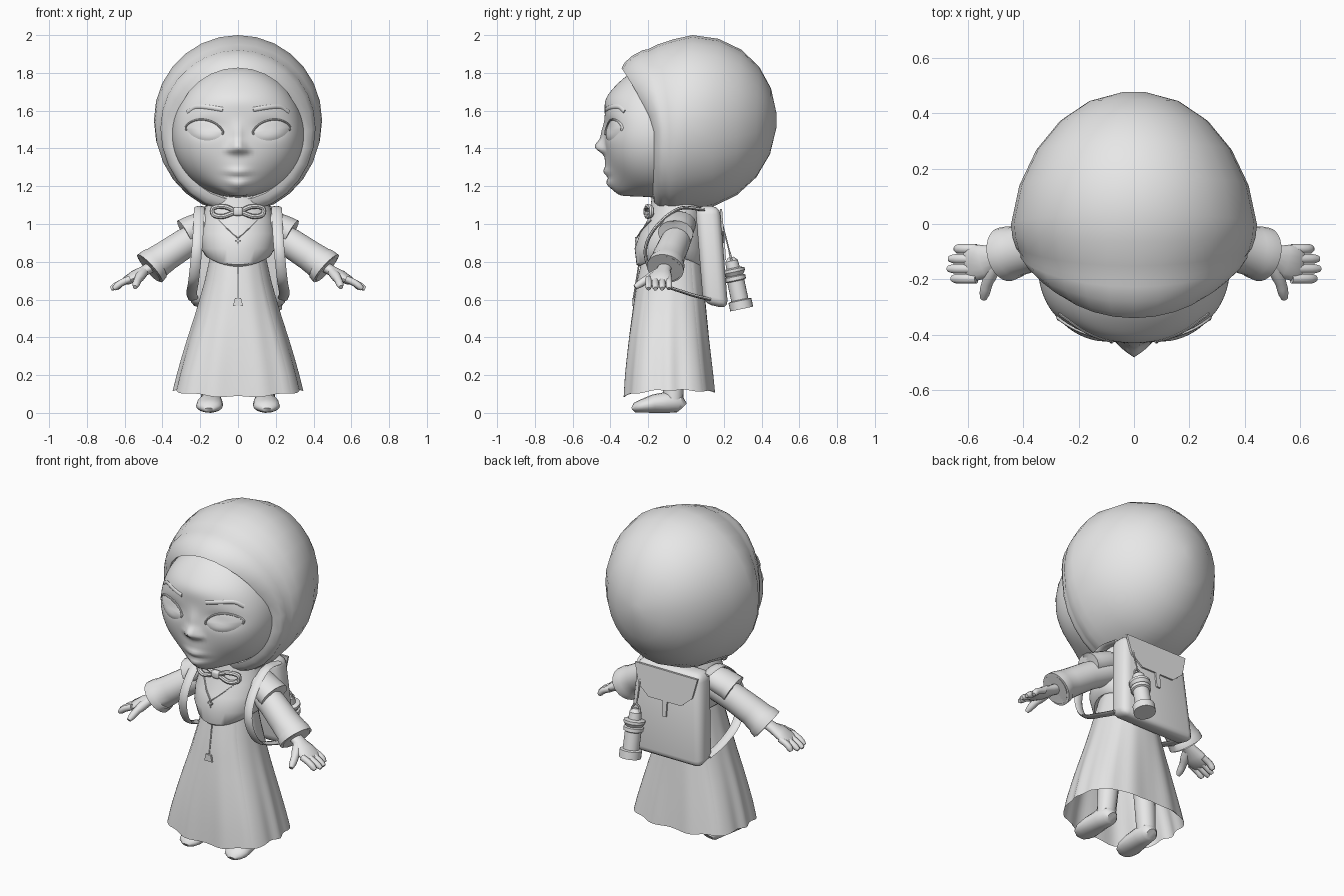
import bpy, bmesh, math
from math import sin, cos, pi, exp, radians
from mathutils import Vector, Matrix

if "Cube" in bpy.data.objects:
    bpy.data.objects.remove(bpy.data.objects["Cube"])

mat = bpy.data.materials.new("plain_grey")
mat.use_nodes = True
mat.diffuse_color = (0.8, 0.8, 0.8, 1)
mat.node_tree.nodes["Principled BSDF"].inputs["Base Color"].default_value = (0.8, 0.8, 0.8, 1)


def finish(name, bm, angle=40):
    bmesh.ops.recalc_face_normals(bm, faces=bm.faces[:])
    mesh = bpy.data.meshes.new(name)
    bm.to_mesh(mesh)
    bm.free()
    mesh.materials.append(mat)
    for p in mesh.polygons:
        p.use_smooth = True
    mesh.set_sharp_from_angle(angle=radians(angle))
    ob = bpy.data.objects.new(name, mesh)
    bpy.context.collection.objects.link(ob)


def loft(name, rows, closed=True, caps=(True, True), angle=40):
    bm = bmesh.new()
    vs = [[bm.verts.new(p) for p in row] for row in rows]
    n = len(rows[0])
    for a, b in zip(vs, vs[1:]):
        for i in range(n if closed else n - 1):
            j = (i + 1) % n
            bm.faces.new((a[i], a[j], b[j], b[i]))
    for cap, row in zip(caps, (vs[0], vs[-1])):
        if cap and closed:
            bm.faces.new(row)
    finish(name, bm, angle)


def spline(pts, sub=6):
    """Smooth path through the points."""
    p = [Vector(q) for q in pts]
    p = [2 * p[0] - p[1]] + p + [2 * p[-1] - p[-2]]
    out = []
    for a, b, c, d in zip(p, p[1:], p[2:], p[3:]):
        for k in range(sub):
            t = k / sub
            out.append(b + (c - a) * t / 2 + (2 * a - 5 * b + 4 * c - d) * t * t / 2
                       + (3 * b - a - 3 * c + d) * t ** 3 / 2)
    return out + [p[-2]]


def tube(name, pts, radii, ref=(0, 0, 1), n=16):
    """Sweep an ellipse along a path; radii is one pair or one pair per point."""
    pts = [Vector(p) for p in pts]
    if not isinstance(radii, list):
        radii = [radii] * len(pts)
    rows = []
    for i, (p, (a, b)) in enumerate(zip(pts, radii)):
        t = (pts[min(i + 1, len(pts) - 1)] - pts[max(i - 1, 0)]).normalized()
        u = Vector(ref)
        u = (u - t * u.dot(t)).normalized()
        v = t.cross(u)
        rows.append([p + u * a * cos(2 * pi * k / n) + v * b * sin(2 * pi * k / n) for k in range(n)])
    loft(name, rows)


def box(name, shape, bevel=0.0):
    """Cube whose corners are placed by the shape function."""
    bm = bmesh.new()
    bmesh.ops.create_cube(bm, size=1)
    for v in bm.verts:
        v.co = shape(v.co)
    if bevel:
        bmesh.ops.bevel(bm, geom=bm.edges[:], offset=bevel, segments=3, profile=0.5, affect='EDGES')
    finish(name, bm)


def block(center, size):
    return lambda c: Vector(center) + c * Vector(size)


def table(rows, z):
    """Interpolate rows of (z, values...) at height z."""
    for a, b in zip(rows, rows[1:]):
        if z <= b[0]:
            t = (z - a[0]) / (b[0] - a[0])
            return [p + (q - p) * t for p, q in zip(a[1:], b[1:])]
    return rows[-1][1:]


# Hood: egg opened at the front, with a full rolled rim
def hood_point(deg, a, k):
    th = radians(deg)
    f, up = max(0, -cos(th)) / 0.616, max(0, sin(a))
    y = cos(th) * (0.48 if cos(th) > 0 else 0.27) - 0.18 * f * up ** 1.3 + 0.035 * up * sin(th) ** 2
    z = 1.55 + (0.45 if sin(a) > 0 else 0.48) * k * sin(th) * sin(a) - 0.06 * f
    return (0.445 * k * sin(th) * cos(a) * (1 - 0.045 * max(0, sin(2 * th))), y, z)


hood_rings = [(d, 1) for d in range(5, 91, 17)] + [(100, 1.005), (109, 1.015), (114, 1.01), (117, 1.035),
              (123, 1.05), (128, 1.03), (130, 0.98), (126, 0.92), (118, 0.85)]
loft("hood", [[hood_point(d, 2 * pi * i / 28, k) for i in range(28)] for d, k in hood_rings],
     caps=(True, False), angle=60)

# Face: rounded form with soft bumps (x, z, width, height, depth)
BUMPS = [(0, 1.408, 0.036, 0.034, -0.047), (0, 1.47, 0.024, 0.06, -0.02), (0, 1.288, 0.055, 0.014, -0.014),
         (0, 1.246, 0.048, 0.015, -0.018), (0, 1.268, 0.06, 0.006, 0.007), (0, 1.285, 0.09, 0.07, -0.022),
         (0, 1.66, 0.22, 0.07, -0.02)]
for s in (1, -1):
    BUMPS += [(s * 0.038, 1.392, 0.02, 0.018, -0.018), (s * 0.17, 1.51, 0.08, 0.045, 0.022)]


def bumps(x, z):
    return sum(d * exp(-((x - bx) / w) ** 2 - ((z - bz) / h) ** 2) for bx, bz, w, h, d in BUMPS)


def face_y(x, z):
    r = min(1, math.hypot(x / 0.35, (z - 1.475) / 0.35))
    return -0.11 - 0.32 * (1 - r ** 2.5) ** 0.4 + bumps(x, z)


bm = bmesh.new()
bmesh.ops.create_uvsphere(bm, u_segments=96, v_segments=110, radius=1)
for v in bm.verts:
    x, y, z = v.co
    m = (math.hypot(x, z) ** 2.5 + abs(y) ** 2.5) ** -0.4
    x, y, z = 0.35 * x * m, -0.11 + 0.32 * y * m, 1.475 + (0.36 if z > 0 else 0.335) * z * m
    if y < -0.11:
        chin = exp(-(x / 0.13) ** 2 - ((y + 0.38) / 0.12) ** 2 - ((z - 1.2) / 0.07) ** 2)
        y += bumps(x, z) - 0.02 * chin
        z -= 0.055 * chin
    v.co = (x, y, z)
finish("face", bm, 80)

for s, side in ((1, "left"), (-1, "right")):
    # Eyes, lids and brows follow the face surface
    def almond(a, k):
        x = 0.097 * k * cos(a)
        z = 1.497 + 0.054 * k * sin(a) * abs(sin(a)) ** 0.3 + 0.12 * x
        return Vector((s * (0.178 + x), face_y(0.178 + x, z) - 0.002 - 0.018 * (1 - k * k), z))
    loft(side + "_eye", [[almond(2 * pi * i / 32, k) for i in range(32)]
                         for k in (1, 0.85, 0.65, 0.4, 0.1)], caps=(False, True))
    lid = [almond(2 * pi * i / 40, 1.02) for i in range(-2, 23)]
    tube(side + "_eyelid", lid, (0.009, 0.005), ref=(0, 1, 0), n=8)
    brow = spline([(0.08, 0, 1.606), (0.16, 0, 1.618), (0.225, 0, 1.62), (0.268, 0, 1.594)], 5)
    brow = [(s * p.x, face_y(p.x, p.z) - 0.001, p.z) for p in brow]
    tube(side + "_eyebrow", brow, (0.012, 0.006), n=8)

    # Shoulder flap and sleeve with turned cuff
    tube(side + "_shoulder_flap", [(s * 0.1, -0.03, 1.015), (s * 0.18, -0.035, 1.0), (s * 0.25, -0.05, 0.968),
         (s * 0.283, -0.055, 0.952), (s * 0.275, -0.054, 0.954)],
         [(0.055, 0.07), (0.07, 0.09), (0.075, 0.092), (0.076, 0.095), (0.055, 0.07)])
    tube(side + "_sleeve", [(s * 0.16, -0.03, 0.955), (s * 0.28, -0.06, 0.898), (s * 0.38, -0.09, 0.832),
         (s * 0.43, -0.10, 0.797), (s * 0.44, -0.102, 0.789), (s * 0.467, -0.11, 0.765),
         (s * 0.47, -0.11, 0.762), (s * 0.43, -0.10, 0.796)],
         [(0.075, 0.07), (0.079, 0.08), (0.082, 0.085), (0.087, 0.09), (0.094, 0.096),
          (0.098, 0.099), (0.086, 0.087), (0.06, 0.06)], n=24)

    # Hand with thumb and four fingers
    tube(side + "_palm", [(s * 0.43, -0.105, 0.79), (s * 0.5, -0.12, 0.75), (s * 0.545, -0.135, 0.725),
         (s * 0.59, -0.143, 0.70), (s * 0.61, -0.145, 0.69)],
         [(0.03, 0.035), (0.028, 0.04), (0.03, 0.062), (0.024, 0.066), (0.012, 0.055)])
    for i, tip in enumerate((0.645, 0.668, 0.673, 0.658)):
        y = -0.09 - 0.036 * i
        tube(side + "_finger", spline([(s * 0.57, y, 0.71), (s * 0.62, y, 0.687), (s * tip, y, 0.657)], 3),
             [(0.018, 0.018)] * 5 + [(0.017, 0.017), (0.011, 0.011)], n=10)
    tube(side + "_thumb", spline([(s * 0.5, -0.14, 0.745), (s * 0.53, -0.21, 0.705), (s * 0.545, -0.27, 0.665)], 3),
         [(0.026, 0.026)] * 3 + [(0.021, 0.021)] * 2 + [(0.019, 0.019), (0.012, 0.012)], n=10)

    # Leg and shoe
    tube(side + "_leg", [(s * 0.145, -0.068, 0.04), (s * 0.135, -0.065, 0.2), (s * 0.1, -0.06, 0.6)],
         [(0.052, 0.052), (0.058, 0.058), (0.065, 0.065)])
    shoe = [(-0.018, 0.03, 0.06), (-0.035, 0.052, 0.095), (-0.1, 0.06, 0.112), (-0.17, 0.069, 0.098),
            (-0.23, 0.071, 0.073), (-0.265, 0.055, 0.055), (-0.28, 0.025, 0.03)]
    tube(side + "_shoe", [(s * (0.14 - 0.05 * y), y, h / 2) for y, w, h in shoe],
         [(h / 2, w) for y, w, h in shoe])

    # Backpack strap, bow loop, necklace side
    tube(side + "_strap", spline([(s * 0.2, 0.1, 1.075), (s * 0.205, -0.04, 1.08), (s * 0.21, -0.17, 0.97),
         (s * 0.22, -0.215, 0.84), (s * 0.235, -0.15, 0.70), (s * 0.245, 0.0, 0.635), (s * 0.235, 0.13, 0.6)]),
         (0.028, 0.009), ref=(1, 0, 0), n=8)
    tube(side + "_bow_loop", spline([(s * 0.01, -0.205, 1.065), (s * 0.07, -0.205, 1.092), (s * 0.13, -0.185, 1.085),
         (s * 0.13, -0.185, 1.05), (s * 0.08, -0.205, 1.04), (s * 0.01, -0.205, 1.065)]),
         (0.014, 0.013), ref=(0, 1, 0), n=8)
    tube(side + "_necklace", [(s * 0.1, -0.185, 1.02), (s * 0.05, -0.234, 0.97), (0, -0.262, 0.925)],
         (0.004, 0.004), ref=(0, 1, 0), n=6)

# Bow knot, cross pendant and belt tag
box("bow_knot", block((0, -0.208, 1.066), (0.05, 0.035, 0.045)), 0.012)
box("cross_upright", block((0, -0.266, 0.908), (0.009, 0.009, 0.045)))
box("cross_bar", block((0, -0.266, 0.912), (0.03, 0.009, 0.009)))
tube("belt_chain", [(0, -0.25, 0.78), (0, -0.263, 0.7), (0, -0.279, 0.6)], (0.004, 0.004), ref=(0, 1, 0), n=6)
box("belt_tag", lambda c: Vector((c.x * (0.042 - 0.02 * c.z), -0.281 + 0.012 * c.y, 0.587 + 0.04 * c.z)))

# Bib and neck cloth: (z, half width, front, back)
BIB = [(0.80, 0.13, -0.2, 0.05), (0.775, 0.165, -0.25, 0.085), (0.785, 0.175, -0.262, 0.095),
       (0.87, 0.195, -0.272, 0.1), (0.95, 0.2, -0.245, 0.1), (1.02, 0.19, -0.205, 0.09),
       (1.08, 0.175, -0.19, 0.09), (1.15, 0.15, -0.18, 0.09)]
loft("bib", [[(w * cos(a), (f + b) / 2 + (b - f) / 2 * sin(a), z + (0.05 * cos(a) ** 2 if z < 0.82 else 0))
              for a in (2 * pi * i / 40 for i in range(40))] for z, w, f, b in BIB])

# Skirt with folds and a curved hem, plus front and back panels
SKIRT = [(0.08, 0.345, -0.327, 0.152), (0.25, 0.305, -0.315, 0.135), (0.4, 0.262, -0.30, 0.12),
         (0.55, 0.215, -0.28, 0.105), (0.7, 0.175, -0.257, 0.09), (0.84, 0.145, -0.225, 0.075)]


def skirt_point(a, z, k=1.0):
    w, f, b = table(SKIRT, z)
    drop = 0.84 - z
    k *= 1 + drop * (0.16 * sin(2 * a) ** 2 + 0.03 * cos(10 * a) + 0.012 * cos(16 * a))
    if z < 0.15:
        z -= (0.035 if sin(a) < 0 else 0.01) * sin(a) ** 2 + 0.004 * cos(10 * a)
    return (k * w * cos(a), (f + b) / 2 + k * (b - f) / 2 * sin(a), z)


heights = [0.12, 0.2, 0.3, 0.4, 0.5, 0.6, 0.7, 0.84]
loft("skirt", [[skirt_point(2 * pi * i / 96, z) for i in range(96)] for z in heights], caps=(False, False))
for name, mid in (("front_panel", -pi / 2), ("back_panel", pi / 2)):
    loft(name, [[skirt_point(mid + (i - 12) * 0.07, z, 1 if abs(i - 12) == 12 else 1.015) for i in range(25)]
                for z in heights], closed=False)


# Backpack, leaning and wider at the bottom, with flap and closing strap
def pack_back(z):
    return 0.18 + (1.09 - z) * 0.08


def pack_shape(c):
    z = 0.83 + 0.53 * c.z - (0.03 * c.y if c.z < 0 else 0)
    return (c.x * (0.47 - 0.08 * c.z), pack_back(z) - 0.065 + 0.13 * c.y, z)


def plate(name, top, bottom, w_top, w_bottom):
    def shape(c):
        z = top if c.z > 0 else bottom
        return (c.x * (w_top if c.z > 0 else w_bottom), pack_back(z) + 0.004 + 0.012 * c.y, z)
    box(name, shape)


box("backpack", pack_shape, 0.045)
plate("flap_top", 1.08, 0.96, 0.42, 0.36)
plate("flap_point", 0.96, 0.90, 0.36, 0.22)
plate("flap_strap", 0.93, 0.81, 0.032, 0.026)

# Lantern hanging from the pack, tilted
LANTERN = [(0.0, 0.062), (0.045, 0.062), (0.05, 0.046), (0.15, 0.046), (0.155, 0.056), (0.175, 0.056),
           (0.18, 0.046), (0.2, 0.06), (0.215, 0.06), (0.222, 0.036), (0.26, 0.034), (0.28, 0.015)]
tilt = Matrix.Translation((0.17, 0.295, 0.55)) @ Matrix.Rotation(radians(12), 4, 'X')
loft("lantern", [[tilt @ Vector((r * cos(2 * pi * i / 20), r * sin(2 * pi * i / 20), h))
                  for i in range(20)] for h, r in LANTERN], angle=30)
tube("lantern_handle", [tilt @ Vector((0.028 * cos(t * pi / 8), 0, 0.265 + 0.04 * sin(t * pi / 8)))
                        for t in range(9)], (0.006, 0.006), ref=(0, 1, 0), n=6)
tube("lantern_chain", [tilt @ Vector((0, 0, 0.3)), (0.17, 0.195, 0.99)], (0.004, 0.004), ref=(0, 1, 0), n=6)
